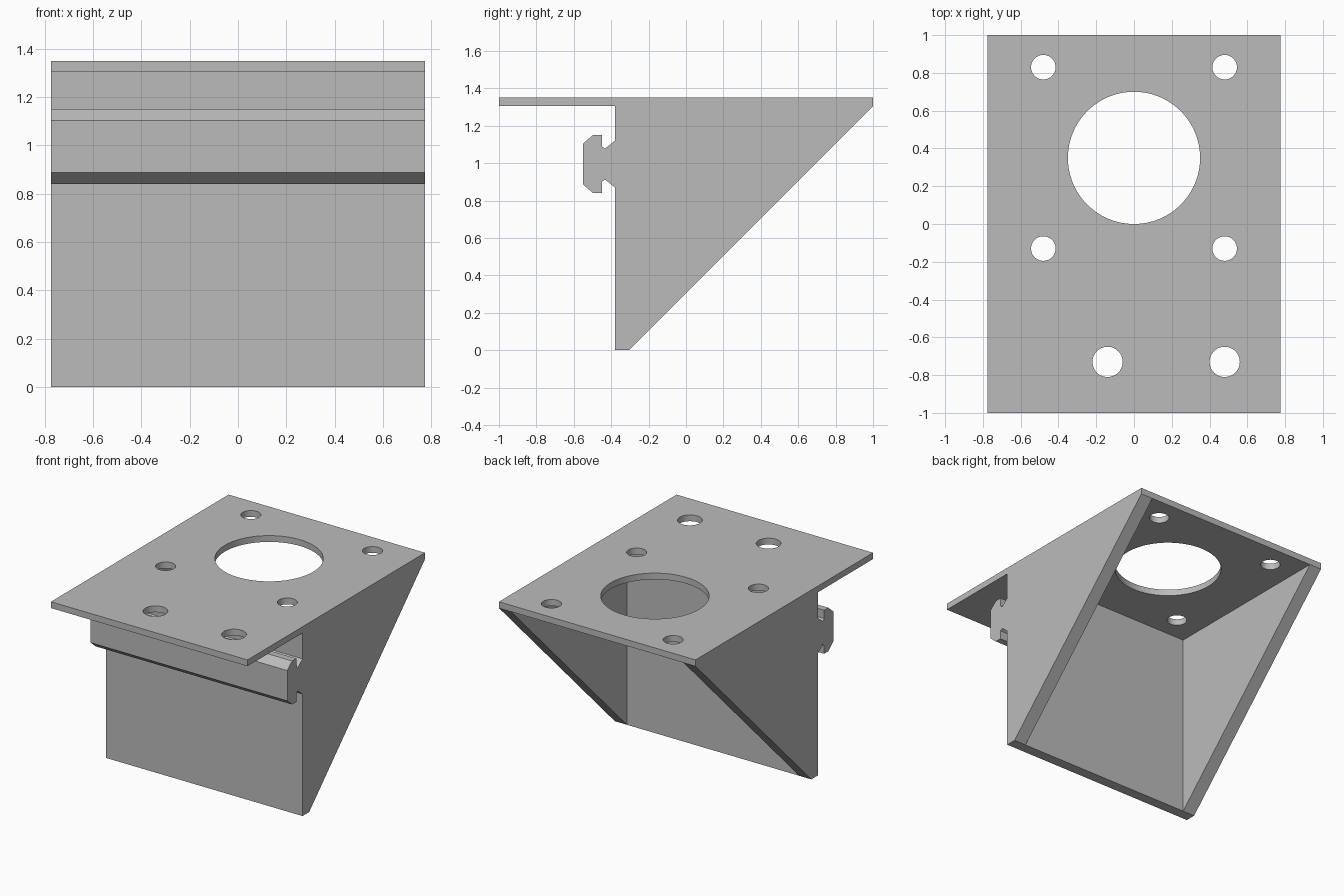
import bpy
import bmesh
from mathutils import Vector

cube = bpy.data.objects.get("Cube")
if cube:
    bpy.data.objects.remove(cube, do_unlink=True)

grey = bpy.data.materials.new("plain grey")
grey.use_nodes = True
grey.diffuse_color = (0.5, 0.5, 0.5, 1)
grey.node_tree.nodes["Principled BSDF"].inputs["Base Color"].default_value = (0.5, 0.5, 0.5, 1)

HALF_W = 0.775
SIDE = 0.095                     # side gusset thickness
TOP, UNDER = 1.35, 1.305         # top plate faces
FRONT, INNER = -0.38, -0.305     # mounting wall faces


def extrude_profile(name, profile, x0, x1):
    """Extrude a (y, z) outline along x."""
    bm = bmesh.new()
    face = bm.faces.new([bm.verts.new((x0, y, z)) for y, z in profile])
    out = bmesh.ops.extrude_face_region(bm, geom=[face])["geom"]
    moved = [v for v in out if isinstance(v, bmesh.types.BMVert)]
    bmesh.ops.translate(bm, verts=moved, vec=Vector((x1 - x0, 0, 0)))
    bmesh.ops.recalc_face_normals(bm, faces=bm.faces)
    mesh = bpy.data.meshes.new(name)
    bm.to_mesh(mesh)
    bm.free()
    mesh.materials.append(grey)
    obj = bpy.data.objects.new(name, mesh)
    bpy.context.collection.objects.link(obj)
    return obj


def rect(y0, y1, z0, z1):
    return [(y0, z0), (y1, z0), (y1, z1), (y0, z1)]


def activate(obj):
    bpy.ops.object.select_all(action="DESELECT")
    obj.select_set(True)
    bpy.context.view_layer.objects.active = obj


def drill(obj, x, y, radius, sides):
    """Cut a vertical round hole through the object."""
    bpy.ops.mesh.primitive_cylinder_add(vertices=sides, radius=radius, depth=0.3,
                                        location=(x, y, TOP))
    cutter = bpy.context.object
    cutter.hide_render = True
    cutter.data.materials.append(grey)
    mod = obj.modifiers.new("hole", "BOOLEAN")
    mod.operation, mod.solver, mod.object = "DIFFERENCE", "EXACT", cutter
    activate(obj)
    bpy.ops.object.modifier_apply(modifier=mod.name)
    bpy.data.objects.remove(cutter, do_unlink=True)


# Top plate with motor opening, four motor screws and two front holes
plate = extrude_profile("top_plate", rect(-1, 1, UNDER, TOP), -HALF_W, HALF_W)
drill(plate, 0, 0.35, 0.35, 96)
for x in (-0.48, 0.48):
    for y in (-0.13, 0.83):
        drill(plate, x, y, 0.065, 48)
for x in (-0.14, 0.48):
    drill(plate, x, -0.73, 0.08, 48)
activate(plate)
bpy.ops.object.shade_smooth_by_angle()

# Vertical mounting wall
extrude_profile("mounting_wall", rect(FRONT, INNER, 0, UNDER), -HALF_W, HALF_W)

# Triangular side gussets
triangle = [(INNER, 0), (1, UNDER), (INNER, UNDER)]
extrude_profile("right_gusset", triangle, -HALF_W, -HALF_W + SIDE)
extrude_profile("left_gusset", triangle, HALF_W - SIDE, HALF_W)

# T-slot rail: upper half outline mirrored about its centre height
RAIL_Z = 0.995
half = [(FRONT, 0.125), (-0.433, 0.083), (-0.45, 0.095), (-0.45, 0.155),
        (-0.497, 0.155), (-0.552, 0.108)]
outline = [(y, RAIL_Z + h) for y, h in half]
outline += [(y, RAIL_Z - h) for y, h in reversed(half)]
extrude_profile("slot_rail", outline, -HALF_W, HALF_W)
